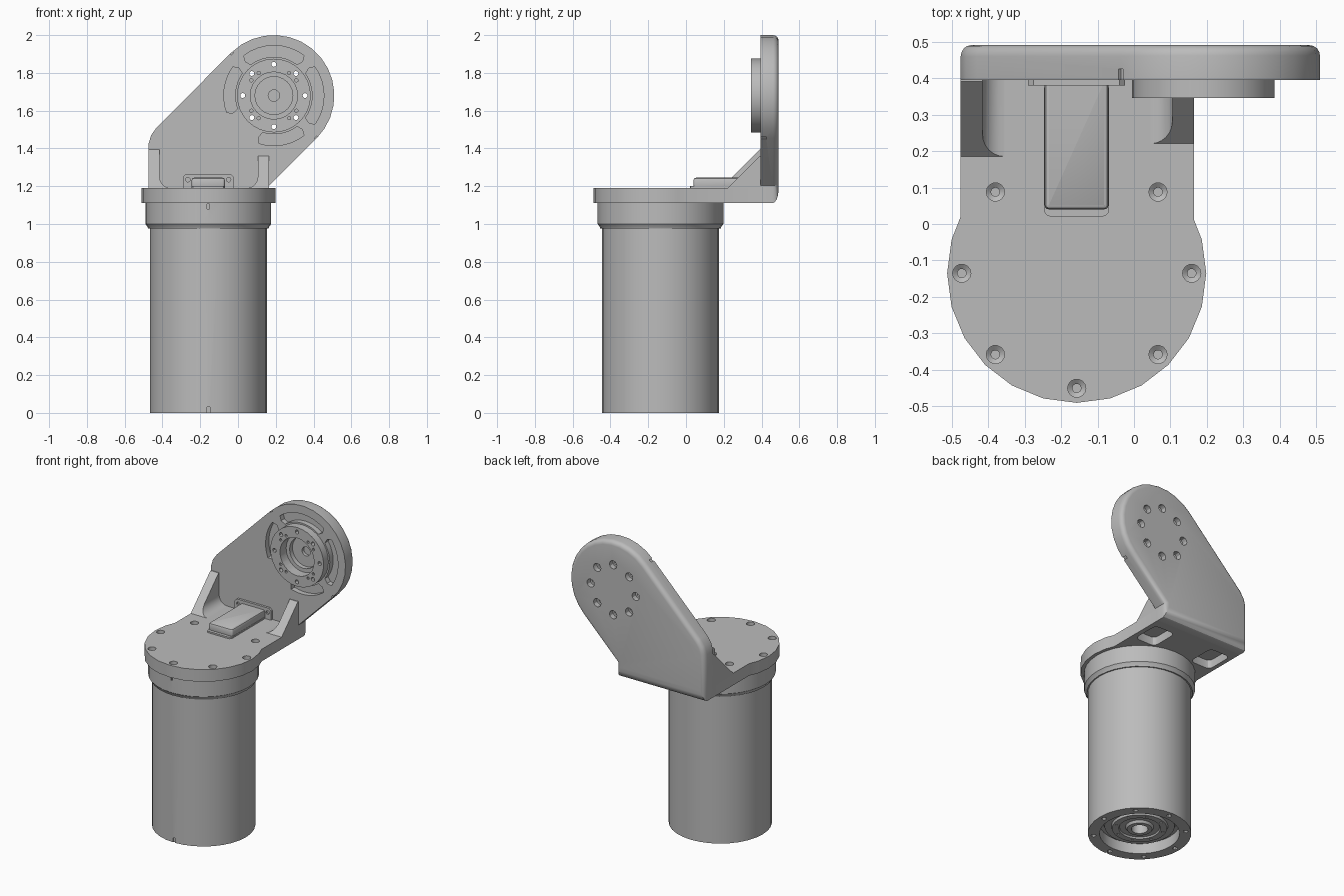
import bpy, bmesh
from math import cos, sin, radians, pi
from mathutils import Matrix

cube = bpy.data.objects.get("Cube")
if cube:
    bpy.data.objects.remove(cube, do_unlink=True)

grey = bpy.data.materials.new("machined grey")
grey.use_nodes = True
grey.diffuse_color = (0.5, 0.5, 0.5, 1)
grey.node_tree.nodes["Principled BSDF"].inputs["Base Color"].default_value = (0.5, 0.5, 0.5, 1)

CX, CY = -0.157, -0.135      # motor axis
HX, HZ = 0.19, 1.68          # hub axis
LEFT, RIGHT = -0.475, 0.165  # neck sides
parts = []


def finish(name, bm, cutter=False):
    bmesh.ops.remove_doubles(bm, verts=bm.verts, dist=1e-5)
    bmesh.ops.recalc_face_normals(bm, faces=bm.faces)
    mesh = bpy.data.meshes.new(name)
    bm.to_mesh(mesh)
    bm.free()
    mesh.materials.append(grey)
    obj = bpy.data.objects.new(name, mesh)
    bpy.context.collection.objects.link(obj)
    obj.hide_render = cutter
    if not cutter:
        parts.append(obj)
    return obj


def add_prism(bm, pts, lo, hi, axis="z"):
    """Extrude a 2D outline along z (x, y points) or y (x, z points)."""
    place = (lambda p, d: (p[0], p[1], d)) if axis == "z" else (lambda p, d: (p[0], d, p[1]))
    a = [bm.verts.new(place(p, lo)) for p in pts]
    b = [bm.verts.new(place(p, hi)) for p in pts]
    bm.faces.new(a)
    bm.faces.new(b[::-1])
    for i in range(len(pts)):
        j = (i + 1) % len(pts)
        bm.faces.new((a[i], b[i], b[j], a[j]))
    return a, b


def add_lathe(bm, profile, segs, x, other, axis="z"):
    """Revolve (radius, height) points about a z or y axis."""
    rings = []
    for r, h in profile:
        ring = []
        for k in range(segs):
            t = 2 * pi * k / segs
            u, v = x + r * cos(t), other + r * sin(t)
            ring.append(bm.verts.new((u, v, h) if axis == "z" else (u, h, v)))
        rings.append(ring)
    for p, q in zip(rings, rings[1:]):
        for k in range(segs):
            n = (k + 1) % segs
            bm.faces.new((p[k], p[n], q[n], q[k]))


def rect(x0, x1, y0, y1, r=0.0):
    if not r:
        return [(x0, y0), (x1, y0), (x1, y1), (x0, y1)]
    pts = []
    corners = [(x1 - r, y1 - r), (x0 + r, y1 - r), (x0 + r, y0 + r), (x1 - r, y0 + r)]
    for i, (cx, cy) in enumerate(corners):
        pts += [(cx + r * cos(pi / 2 * (i + k / 3)), cy + r * sin(pi / 2 * (i + k / 3))) for k in range(4)]
    return pts


def prism(name, pts, lo, hi, axis="z"):
    bm = bmesh.new()
    add_prism(bm, pts, lo, hi, axis)
    return finish(name, bm)


def lathe(name, profile, segs, x, other, axis="z"):
    bm = bmesh.new()
    add_lathe(bm, profile, segs, x, other, axis)
    return finish(name, bm)


def apply(obj, mod):
    bpy.context.view_layer.objects.active = obj
    bpy.ops.object.modifier_apply(modifier=mod.name)


def bevel(obj, width, segments=3, limit="ANGLE"):
    mod = obj.modifiers.new("rounding", "BEVEL")
    mod.width, mod.segments, mod.limit_method = width, segments, limit
    mod.use_clamp_overlap = False
    apply(obj, mod)


def cut(bm, *targets):
    tool = finish("cutter", bm, True)
    for obj in targets:
        mod = obj.modifiers.new("cut", "BOOLEAN")
        mod.operation, mod.object, mod.solver = "DIFFERENCE", tool, "EXACT"
        apply(obj, mod)
    bpy.data.objects.remove(tool, do_unlink=True)


def polar(r, deg, x, y):
    return x + r * cos(radians(deg)), y + r * sin(radians(deg))


# motor body with a stepped, bored underside
body = lathe("motor_body", [
    (0, .10), (.05, .10), (.05, .03), (.075, .03), (.085, .045), (.12, .045), (.125, .035),
    (.165, .035), (.17, .05), (.21, .05), (.215, .07), (.24, .07), (.24, 0), (.31, 0),
    (.31, .985), (0, .985)], 32, CX, CY)
bm = bmesh.new()
for k in range(8):
    add_lathe(bm, [(0, -.05), (.015, -.05), (.015, .05), (0, .05)], 10, *polar(.277, 45 * k, CX, CY))
    add_lathe(bm, [(0, -.05), (.008, -.05), (.008, .06), (0, .06)], 8, *polar(.145, 45 * k + 22, CX, CY))
add_prism(bm, rect(CX - .008, CX + .008, -.46, -.436), -.05, .03)
cut(bm, body)

# collar below the bracket
collar = lathe("motor_collar", [(0, .975), (.318, .975), (.322, .985), (.333, 1.0), (.333, 1.115), (0, 1.115)], 32, CX, CY)
bm = bmesh.new()
add_prism(bm, rect(CX - .006, CX + .006, -.49, -.455), 1.08, 1.105)
cut(bm, collar)

# bracket floor: round flange with a straight neck
outline = [(RIGHT, .42), (LEFT, .42), (LEFT, .02)]
outline += [polar(.355, a, CX, CY) for a in range(165, 376, 15)] + [(RIGHT, .01)]
base = prism("bracket_base", outline, 1.11, 1.19)
bm = bmesh.new()
for k in range(8):
    if k != 2:
        add_lathe(bm, [(0, 1.13), (.012, 1.13), (.012, 1.155), (.025, 1.165), (.025, 1.25), (0, 1.25)],
                  14, *polar(.315, 45 * k, CX, CY))
for s in (-1, 1):
    mid = CX + s * .215
    add_prism(bm, rect(mid - .075, mid + .075, .17, .36, .03), 1.0, 1.165)
cut(bm, base)

# upright bracket plate, rounded on its back and bottom edges
outline = [(LEFT, 1.11), (RIGHT, 1.11), (RIGHT, 1.203)]
outline += [polar(.32, a, HX, HZ) for a in range(-45, 136, 12)]
outline += [(-.43, 1.512), (-.46, 1.47), (LEFT, 1.42)]
bm = bmesh.new()
front, back = add_prism(bm, outline, .395, .49, "y")
weight = bm.edges.layers.float.new("bevel_weight_edge")
for i, v in enumerate(back):
    bm.edges.get((v, back[(i + 1) % len(back)]))[weight] = 1.0 if i == 0 else 0.4
upright = finish("bracket_upright", bm)
bevel(upright, .07, 4, "WEIGHT")

# hub ring on the upright
hub = lathe("hub_ring", [(0, .345), (.195, .345), (.195, .4), (0, .4)], 32, HX, HZ, "y")
bm = bmesh.new()
add_lathe(bm, [(0, .3), (.125, .3), (.125, .41), (.1, .41), (.1, .44), (.03, .44), (.03, .46), (0, .46)],
          24, HX, HZ, "y")
for k in range(8):
    add_lathe(bm, [(0, .3), (.013, .3), (.013, .455), (.027, .455), (.027, .55), (0, .55)],
              12, *polar(.165, 45 * k, HX, HZ), "y")
    a = 90 * (k // 2) + 45 + (11 if k % 2 else -11)
    add_lathe(bm, [(0, .3), (.009, .3), (.009, .38), (0, .38)], 8, *polar(.144, a, HX, HZ), "y")
cut(bm, upright, hub)

# curved slots around the hub and two edge notches
bm = bmesh.new()
for a0, a1 in ((53, 127), (145, 200), (253, 307), (-35, 35)):
    steps = [a0 + (a1 - a0) * k / 8 for k in range(9)]
    arc = [polar(.265, a, HX, HZ) for a in steps] + [polar(.235, a1 + 3, HX, HZ)]
    arc += [polar(.205, a, HX, HZ) for a in reversed(steps)] + [polar(.235, a0 - 3, HX, HZ)]
    add_prism(bm, arc, .35, .43, "y")
for a in (135, -45):
    x, z = polar(.32, a, HX, HZ)
    add_prism(bm, [polar(.012, a + 45 + 90 * k, x, z) for k in range(4)], .35, .425, "y")
cut(bm, upright)

# sloped gussets with a curved foot
for name, side, s, top in (("right_gusset", LEFT, 1, .205), ("left_gusset", RIGHT, -1, .17)):
    foot = [(.06 + .06 * (1 - cos(t)), 1.19 + .06 * (1 - sin(t))) for t in (pi * k / 12 for k in range(7))]
    pts = [(0, 1.18), (0, 1.19 + top), (.06, 1.19 + top)] + foot + [(.12, 1.18)]
    bm = bmesh.new()
    front, back = add_prism(bm, [(side + s * u, z) for u, z in pts], .0, .4, "y")
    for v in front:
        v.co.y = .39 - top + (v.co.z - 1.19)
    finish(name, bm)

# cable cover with its lip and screw flange
cover = prism("cable_cover", rect(-.245, -.07, .04, .4, .012), 1.18, 1.245)
bevel(cover, .012, 2)
prism("cover_lip", rect(-.247, -.068, .02, .39, .02), 1.185, 1.2)
flange = prism("cover_flange", [(-.29, 1.18), (-.025, 1.18), (-.025, 1.25), (-.04, 1.265),
                                (-.275, 1.265), (-.29, 1.25)], .38, .4, "y")
bm = bmesh.new()
for x in (-.265, -.05):
    add_lathe(bm, [(0, .35), (.012, .35), (.012, .392), (0, .392)], 10, x, 1.235, "y")
cut(bm, flange)

# smooth the curved walls, keep machined edges crisp
bpy.ops.object.select_all(action="DESELECT")
for obj in parts:
    obj.select_set(True)
bpy.context.view_layer.objects.active = parts[0]
bpy.ops.object.shade_smooth_by_angle(angle=radians(30))
